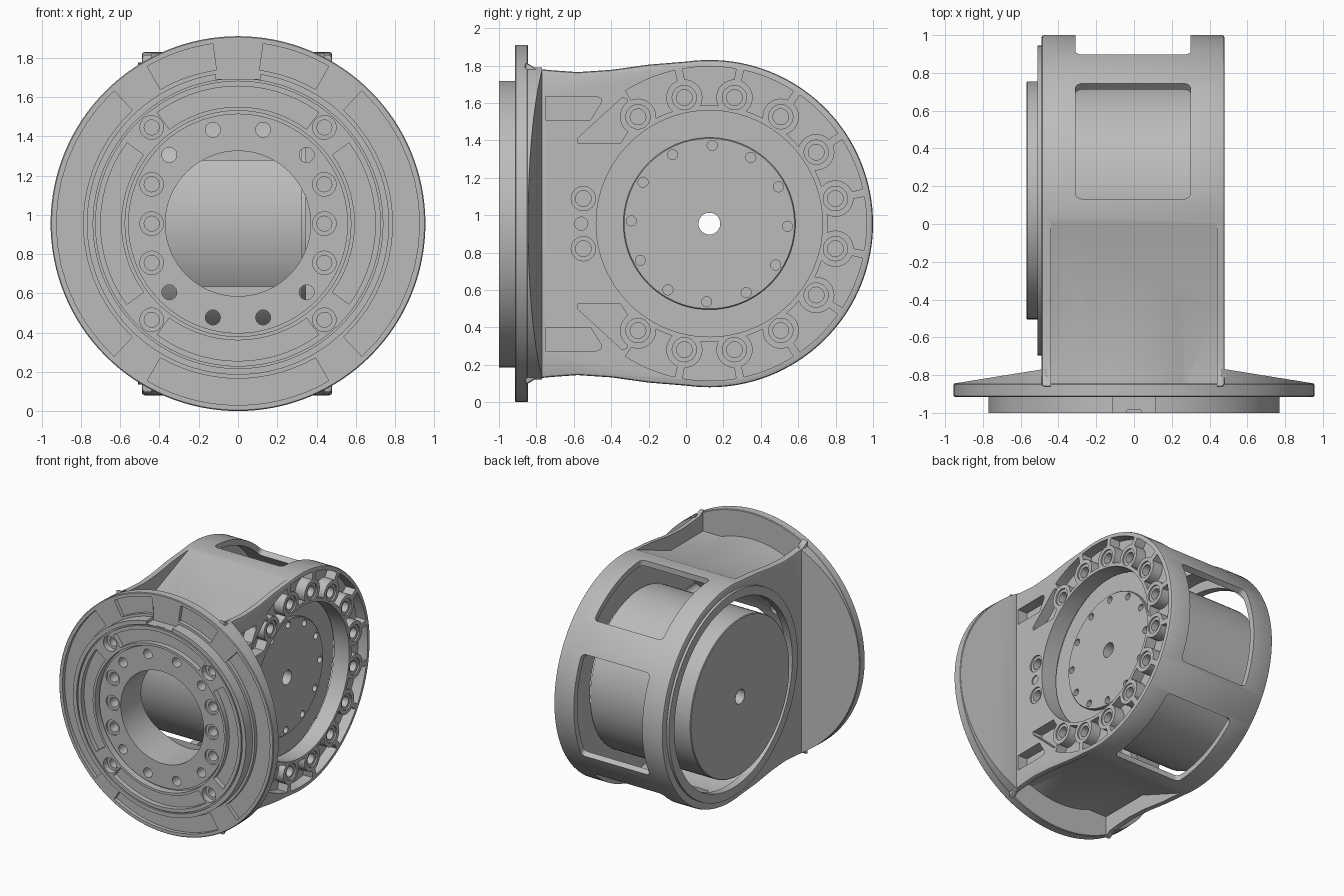
import bpy, bmesh
from math import sin, cos, pi, radians

if "Cube" in bpy.data.objects:
    bpy.data.objects.remove(bpy.data.objects["Cube"])

metal = bpy.data.materials.new("grey metal")
metal.use_nodes = True
GREY = (0.5, 0.5, 0.5, 1)
metal.diffuse_color = GREY
metal.node_tree.nodes["Principled BSDF"].inputs["Base Color"].default_value = GREY

CZ = 0.955          # height of both axes
CY = 0.125          # y of the drive axis
AXIS = {"x": (CY, CZ), "y": (0, CZ)}


def place(axis, u, v, w):
    return {"x": (w, u, v), "y": (u, w, v), "z": (u, v, w)}[axis]


def finish(name, bm):
    bmesh.ops.recalc_face_normals(bm, faces=bm.faces)
    me = bpy.data.meshes.new(name)
    bm.to_mesh(me)
    bm.free()
    me.materials.append(metal)
    ob = bpy.data.objects.new(name, me)
    bpy.context.collection.objects.link(ob)
    return ob


def prisms(name, axis, outlines, w0, w1, round_ends=0):
    """Extrude one or more outlines along an axis into one object."""
    bm = bmesh.new()
    for pts in outlines:
        a, b = ([bm.verts.new(place(axis, u, v, w)) for u, v in pts] for w in (w0, w1))
        bm.faces.new(a)
        bm.faces.new(b)
        for i in range(len(pts)):
            j = (i + 1) % len(pts)
            bm.faces.new((a[i], a[j], b[j], b[i]))
    if round_ends:
        long = [e for e in bm.edges if e.calc_length() > 0.2
                and abs(e.verts[0].co.x - e.verts[1].co.x) < 0.01]
        bmesh.ops.bevel(bm, geom=long, offset=round_ends, segments=4,
                        profile=0.5, affect='EDGES')
    return finish(name, bm)


def lathe(name, axis, profile, n=96):
    """Spin a closed (radius, offset) profile."""
    cu, cv = AXIS[axis]
    bm = bmesh.new()
    rings = [[bm.verts.new(place(axis, cu + r * cos(2 * pi * i / n), cv + r * sin(2 * pi * i / n), w))
              for r, w in profile] for i in range(n)]
    m = len(profile)
    for i in range(n):
        a, b = rings[i], rings[(i + 1) % n]
        for k in range(m):
            bm.faces.new((a[k], a[(k + 1) % m], b[(k + 1) % m], b[k]))
    return finish(name, bm)


def polar(axis, r, deg):
    cu, cv = AXIS[axis]
    return (cu + r * cos(radians(deg)), cv + r * sin(radians(deg)))


def circle(centre, r, n=24):
    return [(centre[0] + r * cos(2 * pi * i / n), centre[1] + r * sin(2 * pi * i / n)) for i in range(n)]


def sector(axis, r0, r1, a0, a1, n=14):
    angles = [a0 + (a1 - a0) * i / n for i in range(n + 1)]
    return [polar(axis, r1, a) for a in angles] + [polar(axis, r0, a) for a in reversed(angles)]


def flip(pts):
    return [(u, 2 * CZ - v) for u, v in pts]


def boolean(ob, tool, op='DIFFERENCE'):
    mod = ob.modifiers.new("bool", 'BOOLEAN')
    mod.operation, mod.object, mod.solver = op, tool, 'EXACT'
    bpy.context.view_layer.objects.active = ob
    bpy.ops.object.modifier_apply(modifier=mod.name)
    bpy.data.objects.remove(tool)


def cut(ob, axis, outlines, w0, w1, round_ends=0):
    boolean(ob, prisms("cutter", axis, outlines, w0, w1, round_ends))


# Housing: rounded back, gently waisted neck towards the flange
X0, X1 = -0.49, 0.48
neck = [(-0.2, 1.805), (-0.4, 1.777), (-0.58, 1.765), (-0.72, 1.775), (-0.8, 1.783), (-0.86, 1.82)]
outline = [polar("x", 0.875, -98 + 196 * i / 72) for i in range(73)] + neck + flip(neck)[::-1]
housing = prisms("housing", "x", [outline], X0, X1)
bev = housing.modifiers.new("edge", 'BEVEL')
bev.width, bev.segments, bev.angle_limit = 0.015, 2, radians(50)
bpy.context.view_layer.objects.active = housing
bpy.ops.object.modifier_apply(modifier="edge")

# Shallow saddle pockets above and below, leaving the round hub
saddle = [(0.02, 2.0), (0.02, 1.828), (-0.43, 1.648), (-0.9, 1.648), (-0.9, 2.0)]
tool = prisms("saddle_cutter", "x", [saddle, flip(saddle)], -0.44, 0.44)
boolean(tool, prisms("hub", "y", [circle((0, CZ), 0.745, 96)], -1.0, -0.1))
boolean(housing, tool)

# Thin collar on the open side
boolean(housing, prisms("collar", "x", [circle((CY, CZ), 0.82, 96)], -0.51, -0.4), 'UNION')

# Front flange with raised ring and stepped seat
flange = lathe("flange", "y", [
    (0.3, -0.965), (0.56, -0.965), (0.56, -0.945), (0.575, -0.945), (0.575, -1.0), (0.728, -1.0),
    (0.728, -0.985), (0.738, -0.985), (0.738, -1.0), (0.77, -1.0), (0.77, -0.915),
    (0.95, -0.915), (0.955, -0.91), (0.955, -0.85), (0.95, -0.845), (0.3, -0.845)], n=128)
boolean(housing, flange, 'UNION')

# Sloping flanks behind the flange, one per side
flank = [(0.46, -0.86), (0.46, -0.77), (0.49, -0.77), (1.0, -0.852), (1.0, -0.86)]
flanks = prisms("flanks", "z", [flank, [(-x, y) for x, y in flank]], -0.1, 2.0)
boolean(flanks, prisms("rim", "y", [circle((0, CZ), 0.953, 128)], -1.0, -0.7), 'INTERSECT')
boolean(housing, flanks, 'UNION')

# Drive cavity with a thin shell, open side, plate bore and front bore
PLATE = 0.345
cut(housing, "x", [circle((CY, CZ), 0.83, 96)], -0.45, PLATE)
cut(housing, "x", [circle((CY, CZ), 0.75, 96)], -0.6, -0.40)
cut(housing, "x", [circle((CY, CZ), 0.605, 96)], 0.2, 0.6)
cut(housing, "y", [circle((0, CZ), 0.37, 96)], -1.1, -0.64)

# Three shell windows
cut(housing, "x", [sector("x", 0.74, 1.0, a, b) for a, b in ((-28, 28), (45, 89.5), (-89.5, -45))],
    -0.31, 0.30, 0.035)

# Flange relief pockets and key notch
outer = [(-47, 47), (60, 82), (98, 120), (133, 227), (240, 300)]
cut(housing, "y", [sector("y", 0.79, 0.925, a, b) for a, b in outer], -1.1, -0.885)
cut(housing, "y", [sector("y", 0.595, 0.70, c - 36, c + 36) for c in (0, 90, 180, 270)], -1.1, -0.96)
cut(housing, "y", [[(-0.115, 1.692), (0.115, 1.692), (0.115, 1.8), (-0.115, 1.8)]], -1.1, -0.914)

# Flange bolts and through holes
spots = [(s * 0.44, CZ + dz) for s in (-1, 1) for dz in (-0.49, -0.2, 0, 0.2, 0.49)]
cut(housing, "y", [circle(p, 0.06) for p in spots], -1.1, -0.95)
cut(housing, "y", [circle(p, 0.038) for p in spots], -1.1, -0.86)
through = [polar("y", 0.495, q + d) for q in (90, 270) for d in (-45, -15, 15, 45)]
cut(housing, "y", [circle(p, 0.038) for p in through], -1.1, -0.5)

# Side plate pockets, kept clear around the bolt bosses
bolts = [polar("x", 0.687, s * (11.25 + 22.5 * i)) for s in (-1, 1) for i in (0, 1, 2, 3, 4, 5, 7)]
pockets = [sector("x", 0.632, 0.84, 22.5 * i - 9.8, 22.5 * i + 9.8, 8) for i in range(-5, 6)]
wedge = [(-0.58, 1.385), (-0.58, 1.41), (-0.34, 1.63), (-0.315, 1.62), (-0.29, 1.48), (-0.35, 1.385)]
slot = [(-0.75, 1.51), (-0.75, 1.635), (-0.48, 1.635), (-0.455, 1.625), (-0.455, 1.6), (-0.51, 1.51)]
pockets += [wedge, flip(wedge), slot, flip(slot)]
tool = prisms("pocket_cutter", "x", pockets, X1 - 0.085, 0.6)
boolean(tool, prisms("bosses", "x", [circle(p, 0.097, 32) for p in bolts], 0.3, 0.7))
boolean(housing, tool)

# Counterbored bolt holes on the side plate
cut(housing, "x", [circle(p, 0.065, 32) for p in bolts], X1 - 0.012, 0.6)
cut(housing, "x", [circle(p, 0.042) for p in bolts], PLATE + 0.02, 0.6)
cut(housing, "x", [circle((-0.56, CZ), 0.035)], X1 - 0.01, 0.6)

# Drive drum with hub disc and a through hole
drum = lathe("drive_drum", "x", [
    (0.058, -0.57), (0.625, -0.57), (0.63, -0.565), (0.63, 0.325), (0.46, 0.325),
    (0.46, 0.345), (0.455, 0.35), (0.058, 0.35)])
cut(drum, "x", [circle(polar("x", 0.418, 28 + 30 * i), 0.027, 16) for i in range(12)], 0.3, 0.4)

# Shading
for ob in bpy.data.objects:
    ob.select_set(ob.type == 'MESH')
bpy.context.view_layer.objects.active = housing
bpy.ops.object.shade_smooth_by_angle(angle=radians(30))
